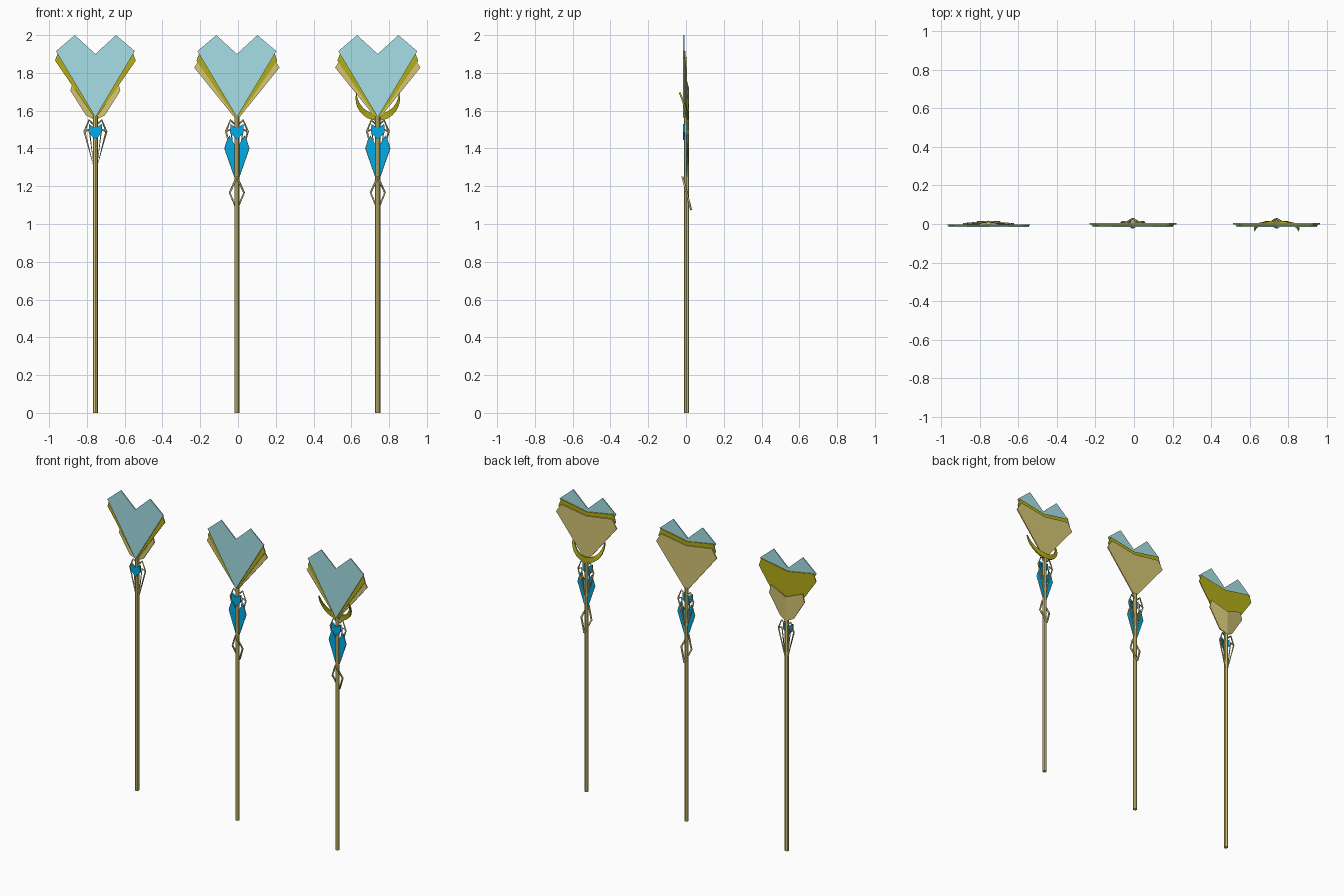
import bpy, bmesh, math

if "Cube" in bpy.data.objects:
    bpy.data.objects.remove(bpy.data.objects["Cube"])

def material(name, rgb):
    m = bpy.data.materials.new(name)
    m.diffuse_color = (*rgb, 1)
    m.use_nodes = True
    m.node_tree.nodes["Principled BSDF"].inputs["Base Color"].default_value = m.diffuse_color
    return m

GOLD = material("gold", (0.66, 0.56, 0.18))
OLIVE = material("olive", (0.45, 0.42, 0.01))
CYAN = material("cyan", (0.38, 0.74, 0.79))
BLUE = material("blue", (0.0, 0.42, 0.82))

def finish(bm, name, mat, cx):
    bmesh.ops.recalc_face_normals(bm, faces=bm.faces)
    me = bpy.data.meshes.new(name)
    bm.to_mesh(me)
    bm.free()
    me.materials.append(mat)
    ob = bpy.data.objects.new(name, me)
    ob.location.x = cx
    bpy.context.collection.objects.link(ob)
    return ob

def slab(bm, pts, y0, y1, bow=0):
    """Extruded xz outline; bow pushes the centre line backwards."""
    def at(p, y):
        return bm.verts.new((p[0], y + (bow if abs(p[0]) < 1e-4 else 0), p[1]))
    a = [at(p, y0) for p in pts]
    b = [at(p, y1) for p in pts]
    bm.faces.new(a)
    bm.faces.new(b[::-1])
    n = len(pts)
    for i in range(n):
        j = (i + 1) % n
        bm.faces.new((a[i], b[i], b[j], a[j]))

def plate(name, half, y0, y1, mat, cx, bow=0):
    """Symmetric plate: half outline runs bottom centre to top centre."""
    bm = bmesh.new()
    for s in (-1, 1):
        slab(bm, [(s * x, z) for x, z in half], y0, y1, bow)
    # weld halves and drop the hidden middle wall
    bmesh.ops.remove_doubles(bm, verts=bm.verts, dist=1e-5)
    mid = [f for f in bm.faces if all(abs(v.co.x) < 1e-5 for v in f.verts)]
    bmesh.ops.delete(bm, geom=mid, context='FACES')
    return finish(bm, name, mat, cx)

def rods(name, path, r, mat, cx, cyclic=False):
    """Thin four-sided bars along a path, mirrored left and right."""
    cu = bpy.data.curves.new(name, 'CURVE')
    cu.dimensions = '3D'
    cu.bevel_depth = r
    cu.bevel_resolution = 0
    cu.use_fill_caps = True
    for s in (-1, 1):
        sp = cu.splines.new('POLY')
        sp.points.add(len(path) - 1)
        for p, (x, y, z) in zip(sp.points, path):
            p.co = (s * x, y, z, 1)
        sp.use_cyclic_u = cyclic
    cu.materials.append(mat)
    ob = bpy.data.objects.new(name, cu)
    ob.location.x = cx
    bpy.context.collection.objects.link(ob)

def crescent(cx):
    """Tapered half ring whose horns curl forward."""
    bm = bmesh.new()
    n, prev = 16, None
    for i in range(n + 1):
        t = -1 + 2 * i / n
        a = math.radians(105) * t
        w = 0.034 * (1 - t * t) + 0.002
        y = 0.012 - 0.045 * t * t
        ring = []
        for r, dy in ((0.118, -.005), (0.118, .005), (0.118 - w, .005), (0.118 - w, -.005)):
            ring.append(bm.verts.new((r * math.sin(a), y + dy, 1.665 - r * math.cos(a))))
        if prev:
            for k in range(4):
                bm.faces.new((prev[k], prev[(k + 1) % 4], ring[(k + 1) % 4], ring[k]))
        else:
            bm.faces.new(ring)
        prev = ring
    bm.faces.new(prev)
    finish(bm, "crescent", OLIVE, cx)

def staff(cx, level):
    # pole
    bpy.ops.mesh.primitive_cylinder_add(vertices=8, radius=0.0135, depth=1.57,
                                        location=(cx, 0.003, 0.785))
    pole = bpy.context.object
    pole.name = "pole"
    pole.data.materials.append(GOLD)
    # heart blade and its backing plates
    plate("heart_blade", [(0, 1.565), (.209, 1.915), (.109, 2.0), (0, 1.90)],
          -.016, -.009, CYAN, cx)
    plate("middle_plate", [(0, 1.555), (.214, 1.865), (.195, 1.915), (0, 1.88)],
          -.008, -.002, OLIVE, cx)
    if level == 1:
        plate("small_back_plate", [(0, 1.55), (.05, 1.575), (.132, 1.705), (.118, 1.76), (0, 1.715)],
              -.002, .005, GOLD, cx, .012)
    else:
        plate("back_plate", [(0, 1.548), (.226, 1.828), (.19, 1.885), (0, 1.855)],
              -.002, .005, GOLD, cx)
    # small heart gem on the pole
    plate("heart_gem", [(0, 1.445), (.036, 1.485), (.034, 1.53), (0, 1.507)],
          -.016, -.004, BLUE, cx)
    # open wing frames beside the gem
    rods("wing_frame", [(.012, .01, 1.53), (.034, .01, 1.55), (.058, .01, 1.49),
                        (.008, .008, 1.30), (.032, .01, 1.50), (.058, .01, 1.49)],
         .0055, GOLD, cx)
    if level > 1:
        # blue lower wings
        bm = bmesh.new()
        for s in (-1, 1):
            slab(bm, [(s * .012, 1.42), (s * .04, 1.47), (s * .064, 1.40), (s * .006, 1.235)],
                 .001, .008)
        finish(bm, "lower_wings", BLUE, cx)
        rods("lower_wing_edge", [(.048, .005, 1.45), (.064, .005, 1.40), (.006, .005, 1.235)],
             .003, GOLD, cx)
        # tilted diamond loop round the pole
        rods("diamond_loop", [(0, -.019, 1.25), (.038, .004, 1.165), (0, .027, 1.075)],
             .006, GOLD, cx)
    if level == 3:
        crescent(cx)

for i, x in enumerate((-.755, -.006, .74)):
    staff(x, i + 1)
